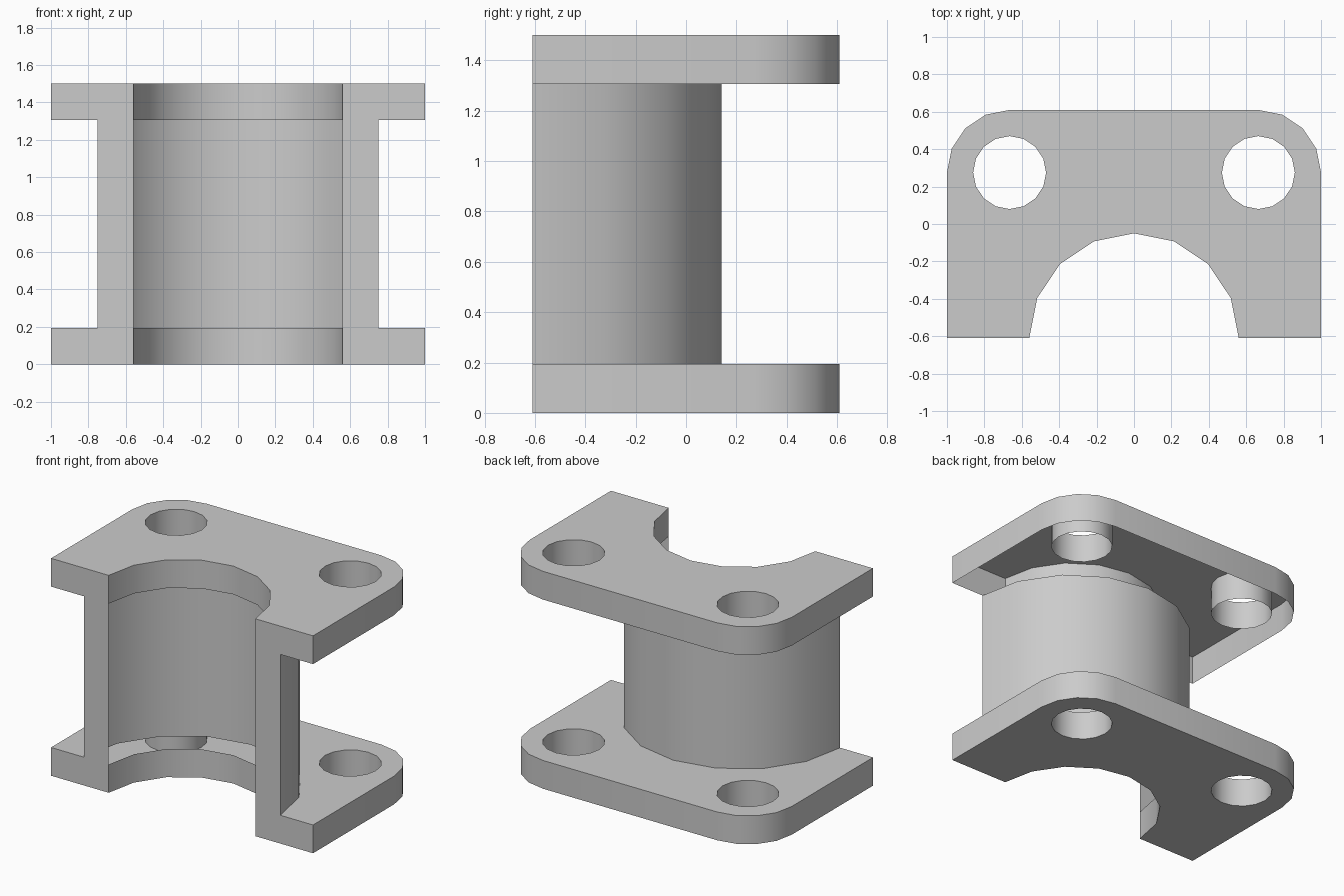
import bpy
import bmesh
from math import sin, cos, pi, radians

cube = bpy.data.objects.get("Cube")
if cube:
    bpy.data.objects.remove(cube, do_unlink=True)

# Main sizes
HALF_X, HALF_Y, HEIGHT, THICK = 1.0, 0.61, 1.5, 0.195
INNER, OUTER = 0.56, 0.75
CORNER, HOLE_R = 0.335, 0.195
HOLE_X, HOLE_Y = HALF_X - CORNER, HALF_Y - CORNER

grey = bpy.data.materials.new("grey")
grey.use_nodes = True
COLOUR = (0.6, 0.6, 0.6, 1)
grey.diffuse_color = COLOUR
grey.node_tree.nodes["Principled BSDF"].inputs["Base Color"].default_value = COLOUR


def arc(cx, cy, r, start, end, steps):
    """Points on an arc, both ends included."""
    angles = [radians(start + (end - start) * i / steps) for i in range(steps + 1)]
    return [(cx + r * cos(a), cy + r * sin(a)) for a in angles]


def outline(recess):
    """Counter-clockwise plate outline with a half-round recess in front."""
    return (arc(0, -HALF_Y, recess, 180, 0, 8)
            + [(HALF_X, -HALF_Y)]
            + arc(HOLE_X, HOLE_Y, CORNER, 0, 90, 4)
            + arc(-HOLE_X, HOLE_Y, CORNER, 90, 180, 4)
            + [(-HALF_X, -HALF_Y)])


HOLES = [arc(s * HOLE_X, HOLE_Y, HOLE_R, 360, 0, 16)[:-1] for s in (-1, 1)]


def wall(bm, pts, z0, z1, closed=True):
    """Upright strip of quads along a path."""
    low = [bm.verts.new((x, y, z0)) for x, y in pts]
    high = [bm.verts.new((x, y, z1)) for x, y in pts]
    for i in range(len(pts) if closed else len(pts) - 1):
        j = (i + 1) % len(pts)
        bm.faces.new((low[i], low[j], high[j], high[i]))


def cap(bm, loops, z, up):
    """Flat face with holes, facing up or down."""
    edges = []
    for pts in loops:
        vs = [bm.verts.new((x, y, z)) for x, y in pts]
        edges += [bm.edges.new((vs[i - 1], vs[i])) for i in range(len(vs))]
    filled = bmesh.ops.triangle_fill(bm, edges=edges, use_beauty=True,
                                     use_dissolve=False, normal=(0, 0, up))
    for f in filled["geom"]:
        if isinstance(f, bmesh.types.BMFace):
            f.normal_update()
            if f.normal.z * up < 0:
                f.normal_flip()


def finish(name, bm):
    bmesh.ops.remove_doubles(bm, verts=bm.verts, dist=0.0001)
    mesh = bpy.data.meshes.new(name)
    bm.to_mesh(mesh)
    bm.free()
    mesh.materials.append(grey)
    obj = bpy.data.objects.new(name, mesh)
    bpy.context.collection.objects.link(obj)
    bpy.ops.object.select_all(action="DESELECT")
    obj.select_set(True)
    bpy.context.view_layer.objects.active = obj
    bpy.ops.object.shade_smooth_by_angle(angle=radians(30))


def flange(name, z, caps):
    """Plate rim and bolt holes, plus caps given as (height, recess, facing)."""
    bm = bmesh.new()
    for pts in [outline(INNER)] + HOLES:
        wall(bm, pts, z, z + THICK)
    for height, recess, up in caps:
        cap(bm, [outline(recess)] + HOLES, height, up)
    finish(name, bm)


# Lower plate: open beneath the barrel wall; upper plate: open underneath
flange("lower_flange", 0, [(0, INNER, -1), (THICK, OUTER, 1)])
flange("upper_flange", HEIGHT - THICK, [(HEIGHT, INNER, 1)])

# Half-round barrel: single outer skin with a flat strip on each front edge
bm = bmesh.new()
top = HEIGHT - THICK
wall(bm, arc(0, -HALF_Y, OUTER, 0, 180, 8), THICK, top, closed=False)
for a, b in ((-OUTER, -INNER), (INNER, OUTER)):
    wall(bm, [(a, -HALF_Y), (b, -HALF_Y)], THICK, top, closed=False)
finish("barrel", bm)
